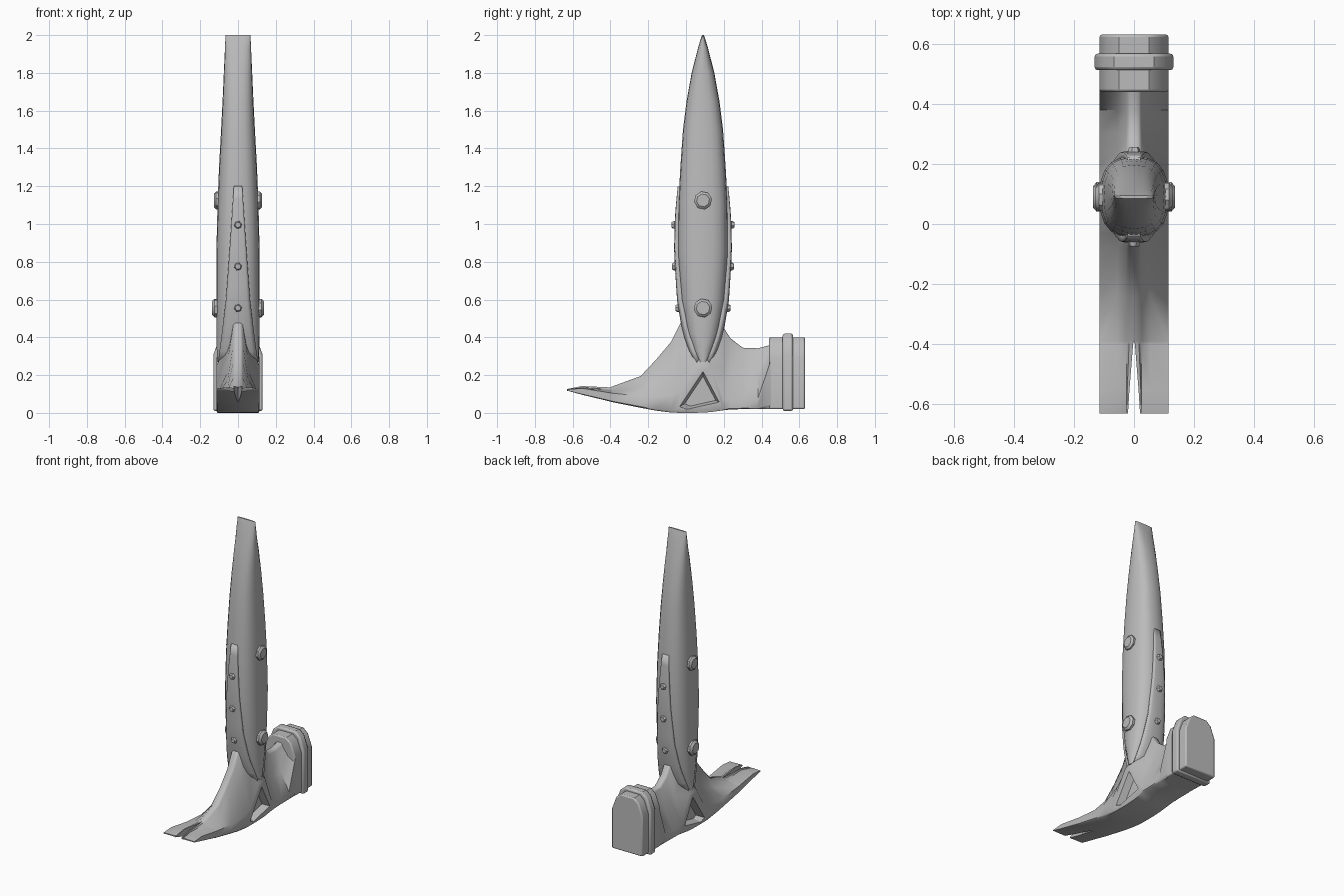
import bpy, bmesh, math
from mathutils import Vector

if "Cube" in bpy.data.objects:
    bpy.data.objects.remove(bpy.data.objects["Cube"], do_unlink=True)

grey = bpy.data.materials.new("plain grey")
grey.use_nodes = True
grey.diffuse_color = (0.5, 0.5, 0.5, 1)
grey.node_tree.nodes["Principled BSDF"].inputs["Base Color"].default_value = (0.5, 0.5, 0.5, 1)
CY = 0.09  # handle axis


def finish(name, bm, angle=35):
    bmesh.ops.recalc_face_normals(bm, faces=bm.faces)
    mesh = bpy.data.meshes.new(name)
    bm.to_mesh(mesh)
    bm.free()
    mesh.materials.append(grey)
    ob = bpy.data.objects.new(name, mesh)
    bpy.context.collection.objects.link(ob)
    bpy.ops.object.select_all(action='DESELECT')
    ob.select_set(True)
    bpy.context.view_layer.objects.active = ob
    if angle:
        bpy.ops.object.shade_smooth_by_angle(angle=math.radians(angle))
    return ob


def loft(rings, closed=True):
    bm = bmesh.new()
    rows = [[bm.verts.new(p) for p in ring] for ring in rings]
    n = len(rows[0])
    for a, b in zip(rows, rows[1:]):
        for i in range(n if closed else n - 1):
            j = (i + 1) % n
            bm.faces.new((a[i], a[j], b[j], b[i]))
    if closed:
        bm.faces.new(rows[0])
        bm.faces.new(rows[-1])
    return bm


def sample(table, z):
    for (z0, v0), (z1, v1) in zip(table, table[1:]):
        if z <= z1:
            return v0 + (v1 - v0) * max(0, (z - z0) / (z1 - z0))
    return table[-1][1]


# Handle: rounded-box sections swept upward to a thin edge
WIDTH = [(0.27, 0.112), (0.8, 0.116), (1.2, 0.106), (1.6, 0.084), (2, 0.066)]
DEPTH = [(0.27, 0.028), (0.33, 0.06), (0.42, 0.09), (0.6, 0.12), (0.85, 0.135), (1.1, 0.131),
         (1.3, 0.12), (1.5, 0.106), (1.65, 0.087), (1.8, 0.06), (1.93, 0.027), (1.98, 0.012), (2, 0.005)]
POWER = 2.6


def power(v):
    return math.copysign(abs(v) ** (2 / POWER), v)


rings = []
for z, b in DEPTH:
    a = sample(WIDTH, z)
    angles = [math.tau * i / 20 for i in range(20)]
    rings.append([(a * power(math.cos(t)), CY + b * power(math.sin(t)), z) for t in angles])
finish("handle", loft(rings), 50)

# Long straps hugging the handle front and back
STRAP = [(0.26, 0.107), (0.4, 0.088), (0.6, 0.064), (0.9, 0.042), (1.2, 0.022)]
for side, name in ((-1, "front_strap"), (1, "back_strap")):
    rows = []
    for k in range(15):
        z = 0.26 + 0.94 * k / 14
        s, a, b = sample(STRAP, z), sample(WIDTH, z), sample(DEPTH, z)
        lift = 0.018 if z < 1 else 0.018 - 0.05 * (z - 1)
        row = []
        for i in range(9):
            x = s * (i - 4) / 4
            y = b * (1 - (abs(x) / a) ** POWER) ** (1 / POWER) + lift
            row.append((x, CY + side * y, z))
        rows.append(row)
    ob = finish(name, loft(rows, False), 40)
    mod = ob.modifiers.new("thickness", 'SOLIDIFY')
    mod.thickness = 0.03
    # thicken towards the handle axis
    middle = ob.data.polygons[len(ob.data.polygons) // 2]
    mod.offset = -1 if middle.normal.y * side > 0 else 1


# Faceted rivets: domed studs pointing along a direction
def rivet(name, place, direction, radius, height, sides):
    axis = Vector(direction)
    turn = axis.to_track_quat('Z', 'Y')
    rings = []
    for r, h in ((1, 0), (1, 0.7), (0.72, 1)):
        rings.append([Vector(place) + turn @ Vector((radius * r * math.cos(math.tau * i / sides + 0.2),
                      radius * r * math.sin(math.tau * i / sides + 0.2), height * h)) for i in range(sides)])
    finish(name, loft(rings), 40)


for sx, word in ((-1, "right"), (1, "left")):
    rivet(word + "_upper_rivet", (sx * 0.09, CY, 1.125), (sx, 0, 0), 0.048, 0.038, 8)
    rivet(word + "_lower_rivet", (sx * 0.095, CY, 0.555), (sx, 0, 0), 0.05, 0.042, 8)
for sy, word in ((-1, "front"), (1, "back")):
    for k, z in enumerate((0.555, 0.775, 0.995)):
        y = CY + sy * (sample(DEPTH, z) + 0.005)
        rivet(f"{word}_strap_rivet_{k}", (0, y, z), (0, sy, 0), 0.021, 0.028, 6)

# Head half: y, bottom, side edge height, ridge height, inner x
HEAD = [(-0.63, 0.118, 0.124, 0.126, 0.02), (-0.55, 0.096, 0.13, 0.142, 0.015),
        (-0.4, 0.06, 0.106, 0.135, 0.003), (-0.39, 0.057, 0.104, 0.14, 0),
        (-0.24, 0.027, 0.09, 0.195, 0), (-0.16, 0.012, 0.086, 0.28, 0),
        (-0.08, 0.002, 0.092, 0.375, 0), (-0.03, 0, 0.12, 0.475, 0),
        (0.05, 0, 0.25, 0.5, 0), (0.13, 0.004, 0.25, 0.5, 0),
        (0.2, 0.014, 0.075, 0.45, 0), (0.235, 0.018, 0.07, 0.395, 0),
        (0.3, 0.02, 0.068, 0.345, 0), (0.38, 0.02, 0.075, 0.342, 0), (0.45, 0.02, 0.28, 0.36, 0)]
rings = []
for y, low, edge, top, inner in HEAD:
    mid = edge + 0.45 * (top - edge)
    rings.append([(inner, y, low), (0.108, y, low), (0.115, y, low + 0.1 * (edge - low)), (0.115, y, edge),
                  (0.055, y, mid), (0.025, y, top - 0.01), (0.015 + inner * 0.5, y, top), (inner, y, top)])
head = finish("head_and_claws", loft(rings), 45)

# Triangular hollow in each cheek
cutter = finish("cheek_cutter", loft([[(x, CY + (y - CY) * s, z) for y, z in
                ((CY, 0.1 + 0.125 * s), (-0.04, 0.1 - 0.07 * s), (0.0, 0.1 - 0.085 * s), (0.18, 0.1 - 0.045 * s))]
                for x, s in ((0.07, 0.75), (0.125, 1.0))]), 0)
cutter.hide_render = True
cutter.hide_viewport = True
cut = head.modifiers.new("cheek_hollow", 'BOOLEAN')
cut.operation = 'DIFFERENCE'
cut.object = cutter
cut.solver = 'EXACT'
mirror = head.modifiers.new("mirror", 'MIRROR')
mirror.use_mirror_merge = False


# Striking block and its band: arched outline run along y
def arch(name, y0, y1, grow, bevel):
    half = [(0.115, 0.02), (0.115, 0.29), (0.085, 0.37), (0.05, 0.4)]
    half = [(x + grow, z + grow * (-0.6 if z < 0.1 else 1.2 if z > 0.35 else 1)) for x, z in half]
    outline = half + [(-x, z) for x, z in reversed(half)]
    ob = finish(name, loft([[(x, y, z) for x, z in outline] for y in (y0, y1)]), 40)
    mod = ob.modifiers.new("edges", 'BEVEL')
    mod.width = bevel
    mod.segments = 2
    mod.limit_method = 'ANGLE'
    mod.angle_limit = math.radians(60)


arch("striking_block", 0.44, 0.63, 0, 0.008)
arch("block_band", 0.512, 0.567, 0.016, 0.01)
